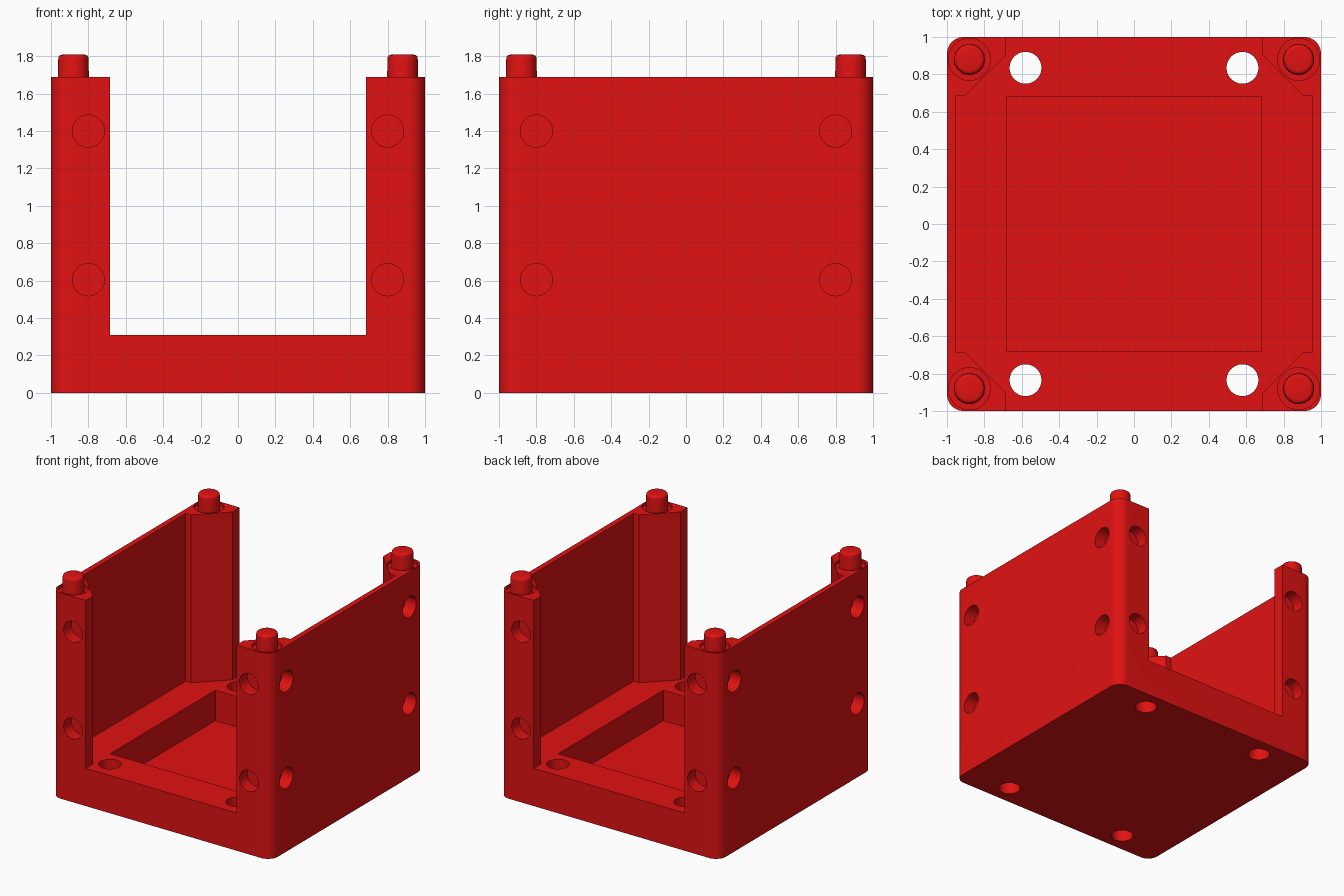
import bpy, bmesh
from math import pi, sin, cos
from mathutils import Matrix, Vector

if "Cube" in bpy.data.objects:
    bpy.data.objects.remove(bpy.data.objects["Cube"])

red = bpy.data.materials.new("red_plastic")
red.diffuse_color = (0.75, 0.006, 0.006, 1)
red.use_nodes = True
red.node_tree.nodes["Principled BSDF"].inputs["Base Color"].default_value = red.diffuse_color


def make_object(name, bm):
    bmesh.ops.recalc_face_normals(bm, faces=bm.faces)
    me = bpy.data.meshes.new(name)
    bm.to_mesh(me)
    bm.free()
    me.materials.append(red)
    ob = bpy.data.objects.new(name, me)
    bpy.context.collection.objects.link(ob)
    return ob


def prism(name, pts, z0, z1):
    bm = bmesh.new()
    face = bm.faces.new([bm.verts.new((x, y, z0)) for x, y in pts])
    out = bmesh.ops.extrude_face_region(bm, geom=[face])["geom"]
    bmesh.ops.translate(bm, vec=(0, 0, z1 - z0),
                        verts=[v for v in out if isinstance(v, bmesh.types.BMVert)])
    return make_object(name, bm)


def cylinder(name, r, depth, centre, axis=(0, 0, 1)):
    rot = Vector((0, 0, 1)).rotation_difference(Vector(axis)).to_matrix().to_4x4()
    bm = bmesh.new()
    bmesh.ops.create_cone(bm, cap_ends=True, segments=48, radius1=r, radius2=r,
                          depth=depth, matrix=Matrix.Translation(centre) @ rot)
    return make_object(name, bm)


def activate(ob):
    bpy.ops.object.select_all(action='DESELECT')
    ob.select_set(True)
    bpy.context.view_layer.objects.active = ob


def cut(target, cutter):
    cutter.hide_render = True
    mod = target.modifiers.new("cut", 'BOOLEAN')
    mod.operation, mod.solver, mod.object = 'DIFFERENCE', 'EXACT', cutter
    activate(target)
    bpy.ops.object.modifier_apply(modifier=mod.name)
    bpy.data.objects.remove(cutter)


signs = [(1, 1), (-1, 1), (-1, -1), (1, -1)]

# Housing block with rounded vertical corners
R = 0.09
outline = []
for i, (sx, sy) in enumerate(signs):
    for k in range(11):
        a = (i + k / 10) * pi / 2
        outline.append((sx * (1 - R) + R * cos(a), sy * (1 - R) + R * sin(a)))
housing = prism("housing", outline, 0, 1.69)

# Open channel front to back, leaving thin side walls and chamfered corner posts
q = [(0.955, 0.685), (0.905, 0.685), (0.685, 0.905), (0.685, 1.2)]
channel = q + [(-x, y) for x, y in reversed(q)] + [(-x, -y) for x, y in q] \
    + [(x, -y) for x, y in reversed(q)]
cut(housing, prism("channel_cutter", channel, 0.31, 2))

# Square pocket in the base
p = 0.683
cut(housing, prism("pocket_cutter", [(p * x, p * y) for x, y in signs], 0.06, 1))

for sx, sy in signs:
    # Through hole in the base
    cut(housing, cylinder("base_hole", 0.085, 1, (sx * 0.58, sy * 0.835, 0)))
    # Shallow recess around each peg
    cut(housing, cylinder("peg_recess", 0.112, 0.05, (sx * 0.88, sy * 0.88, 1.69)))
    # Blind round sockets on all four sides
    for z in (0.605, 1.4):
        cut(housing, cylinder("end_socket", 0.086, 0.2, (sx * 0.8, sy, z), (0, 1, 0)))
        cut(housing, cylinder("side_socket", 0.086, 0.2, (sx, sy * 0.8, z), (1, 0, 0)))
activate(housing)
bpy.ops.object.shade_smooth_by_angle(angle=pi / 6)

# Alignment pegs with rounded tops
for i, (sx, sy) in enumerate(signs):
    bm = bmesh.new()
    profile = [(0, 1.66), (0.083, 1.66), (0.081, 1.785)]
    profile += [(0.061 + 0.02 * cos(a), 1.788 + 0.02 * sin(a))
                for a in (pi / 8, pi / 4, 3 * pi / 8, pi / 2)] + [(0, 1.808)]
    vs = [bm.verts.new((r, 0, z)) for r, z in profile]
    es = [bm.edges.new(e) for e in zip(vs, vs[1:])]
    bmesh.ops.spin(bm, geom=vs + es, cent=(0, 0, 0), axis=(0, 0, 1),
                   angle=2 * pi, steps=40)
    bmesh.ops.remove_doubles(bm, verts=bm.verts, dist=1e-5)
    bmesh.ops.translate(bm, verts=bm.verts, vec=(sx * 0.88, sy * 0.88, 0))
    peg = make_object(f"peg_{i + 1}", bm)
    activate(peg)
    bpy.ops.object.shade_smooth_by_angle(angle=pi / 6)
